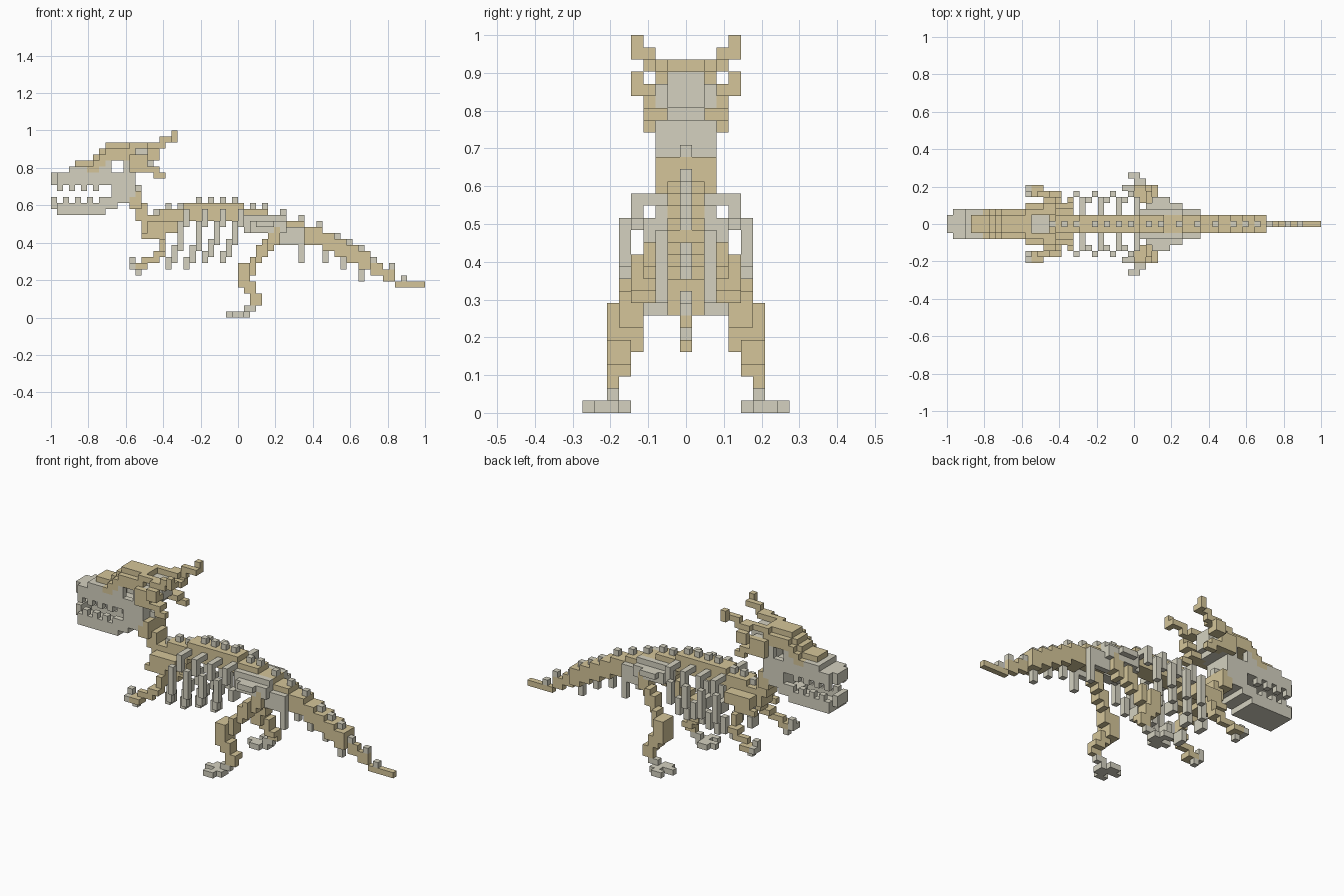
import bpy

UNIT = 1 / 31            # edge of one block
HALF_LENGTH = 31         # blocks from centre to snout tip

default = bpy.data.objects.get("Cube")
if default:
    bpy.data.objects.remove(default, do_unlink=True)


def make_material(name, colour):
    material = bpy.data.materials.new(name)
    material.use_nodes = True
    material.diffuse_color = colour
    shader = next(n for n in material.node_tree.nodes if n.type == 'BSDF_PRINCIPLED')
    shader.inputs["Base Color"].default_value = colour
    shader.inputs["Roughness"].default_value = 0.9
    return material


tan = make_material("tan bone", (0.66, 0.56, 0.32, 1))
grey = make_material("grey bone", (0.66, 0.64, 0.53, 1))

occupied = {}            # block position -> part name
part_material = {}


def fill(part, material, along, across, height):
    """Fill an inclusive range of blocks; later parts replace earlier ones."""
    part_material[part] = material
    for i in range(along[0], along[1] + 1):
        for j in range(across[0], across[1] + 1):
            for k in range(height[0], height[1] + 1):
                occupied[i, j, k] = part


def fill_pair(part, material, along, across, height):
    """The same range on both sides of the body."""
    fill("left_" + part, material, along, across, height)
    mirrored = (-across[1], -across[0])
    fill("right_" + part, material, along, mirrored, height)


# Backbone and tail: each step is start, bottom, top
steps = [(15, 14, 16), (18, 15, 17), (22, 16, 18), (32, 15, 17), (36, 14, 16),
         (39, 13, 15), (42, 12, 14), (45, 11, 13), (47, 10, 12), (49, 9, 11),
         (51, 8, 10), (53, 7, 8), (55, 6, 7), (57, 5, 5)]
ends = [step[0] for step in steps[1:]] + [2 * HALF_LENGTH]
spine_top, spine_bottom = {}, {}
for (start, low, high), end in zip(steps, ends):
    half_width = 1 if start < 53 else 0
    fill("backbone", tan, (start, end - 1), (-half_width, half_width), (low, high))
    for i in range(start, end):
        spine_top[i], spine_bottom[i] = high, low

# Upright spines along the back and small bones under the tail
for i in (17, 19, 21, 24, 26, 28, 30, 33, 35, 38, 41, 44, 47, 49, 51, 53, 56, 58):
    fill("back_spines", grey, (i, i), (0, 0), (spine_top[i] + 1, spine_top[i] + 1))
for i in (45, 48, 51):
    fill("tail_under_bones", grey, (i, i), (0, 0),
         (spine_bottom[i] - 2, spine_bottom[i] - 1))

# Neck
for along, width, height in (((12, 13), 1, (19, 22)), ((13, 14), 2, (18, 20)),
                             ((14, 15), 1, (16, 18)), ((15, 16), 1, (14, 16))):
    fill("neck", tan, along, (-width, width), height)
fill("neck_spine", grey, (14, 14), (0, 0), (21, 21))

# Ribs sweep forward and curl inward as they go down
for number, root in enumerate((22, 25, 28, 31)):
    rise = number // 2
    fill_pair("ribs", grey, (root, root), (2, 4), (17, 17))
    fill_pair("ribs", grey, (root, root), (4, 4), (15, 16))
    fill_pair("ribs", grey, (root - 1, root - 1), (5, 5), (11 + rise, 15))
    fill_pair("ribs", grey, (root - 2, root - 2), (4, 4), (9 + rise, 11 + rise))
    fill_pair("ribs", grey, (root - 3, root - 3), (2, 3), (8 + rise, 9 + rise))

# Shoulders, arms and hands
fill_pair("shoulder", tan, (16, 20), (2, 3), (14, 15))
fill_pair("shoulder", tan, (15, 18), (3, 3), (13, 13))
fill_pair("arm", tan, (18, 18), (3, 4), (11, 12))
fill_pair("arm", tan, (17, 18), (4, 5), (10, 10))
fill_pair("arm", tan, (15, 17), (5, 5), (9, 9))
fill_pair("arm", tan, (14, 15), (5, 6), (8, 8))
fill_pair("hand", grey, (13, 13), (5, 5), (8, 9))
fill_pair("hand", grey, (13, 13), (6, 6), (8, 8))
fill_pair("hand", grey, (14, 14), (5, 5), (7, 7))

# Hips
fill_pair("hip", grey, (32, 38), (2, 2), (14, 16))
fill_pair("hip", grey, (33, 38), (3, 3), (14, 15))
fill_pair("hip", grey, (36, 41), (2, 2), (12, 14))
fill_pair("hip", grey, (34, 36), (4, 4), (15, 15))
fill_pair("rear_hip_bone", grey, (41, 41), (2, 2), (9, 12))

# Legs, from thigh to ankle
thigh = [(37, 3, 12), (36, 3, 11), (35, 4, 10), (34, 4, 9), (33, 5, 7)]
for along, across, low in thigh:
    fill_pair("thigh", tan, (along, along), (across - 1, across), (low, low + 2))
fill_pair("knee", tan, (31, 32), (4, 6), (5, 8))
fill_pair("shin", tan, (32, 33), (5, 6), (4, 5))
fill_pair("shin", tan, (33, 34), (5, 6), (3, 3))
fill_pair("shin", tan, (33, 34), (6, 6), (2, 3))
fill_pair("ankle", grey, (32, 33), (6, 6), (1, 1))

# Toes: position across, then reach forward and back
for across, front, back in ((5, 30, 31), (6, 29, 32), (7, 31, 32), (8, 30, 31)):
    fill_pair("foot", grey, (front, back), (across, across), (0, 0))

# Upper jaw and skull, stepping up toward the crown
fill("skull", grey, (0, 0), (-1, 1), (22, 23))
for start, end, low, high in ((1, 2, 22, 23), (3, 8, 22, 24),
                              (9, 13, 22, 26), (14, 15, 24, 26)):
    fill("skull", grey, (start, end), (-2, 2), (low, high))
fill("skull", grey, (10, 13), (-2, 2), (20, 22))
fill("skull", grey, (14, 16), (-1, 1), (25, 27))

# Crown, rounded off by a lower row along each side
for start, end, low, high in ((4, 5, 24, 25), (6, 6, 24, 25), (7, 7, 24, 26),
                              (8, 8, 25, 27), (9, 13, 26, 28)):
    fill("crown", tan, (start, end), (-1, 1), (low, high))
    if start > 5:
        fill_pair("brow", tan, (start, end), (2, 2), (low, high - 1))

# Hollow skull with an eye socket open on both sides
for i in range(8, 13):
    for j in range(-2, 3):
        for k in (23, 24, 25):
            if abs(j) < 2 or (i in (10, 11) and k > 23):
                occupied.pop((i, j, k), None)

# Lower jaw with a raised rim
fill("lower_jaw", grey, (0, 0), (-1, 1), (18, 19))
for start, end, base in ((1, 8, 17), (8, 10, 18), (10, 12, 19)):
    fill("lower_jaw", grey, (start, end), (-2, 2), (base, base))
    fill_pair("jaw_rim", grey, (start, end), (2, 2), (base + 1, base + 1))

# Teeth along both jaws
for i in range(1, 9, 2):
    fill_pair("upper_teeth", grey, (i, i), (2, 2), (21, 21))
    fill_pair("lower_teeth", grey, (i + 1, i + 1), (2, 2), (19, 19))

# Cheeks, crest horns and cheek horns
fill_pair("cheek", tan, (13, 15), (3, 3), (24, 26))
fill_pair("crest_horn", tan, (13, 17), (2, 2), (28, 28))
fill_pair("crest_horn", tan, (16, 18), (3, 3), (28, 28))
fill_pair("crest_horn", tan, (18, 20), (3, 3), (29, 29))
fill_pair("crest_horn", tan, (20, 20), (4, 4), (29, 30))
fill_pair("middle_horn", tan, (15, 17), (3, 3), (26, 26))
fill_pair("middle_horn", tan, (16, 17), (4, 4), (26, 27))
fill_pair("cheek_horn", tan, (15, 17), (2, 3), (24, 24))
fill_pair("cheek_horn", tan, (17, 18), (3, 3), (23, 23))

# Turn the blocks into meshes, keeping only outer faces
for part, material in part_material.items():
    index, faces = {}, []
    for cell in (c for c, owner in occupied.items() if owner == part):
        for axis in range(3):
            for side in (0, 1):
                neighbour = list(cell)
                neighbour[axis] += 2 * side - 1
                if tuple(neighbour) in occupied:
                    continue
                face = []
                for u, v in ((0, 0), (1, 0), (1, 1), (0, 1)):
                    corner = list(cell)
                    corner[axis] += side
                    corner[(axis + 1) % 3] += u
                    corner[(axis + 2) % 3] += v
                    face.append(index.setdefault(tuple(corner), len(index)))
                faces.append(face if side else face[::-1])
    points = [((x - HALF_LENGTH) * UNIT, (y - 0.5) * UNIT, z * UNIT) for x, y, z in index]
    mesh = bpy.data.meshes.new(part)
    mesh.from_pydata(points, [], faces)
    mesh.materials.append(material)
    bpy.context.collection.objects.link(bpy.data.objects.new(part, mesh))
